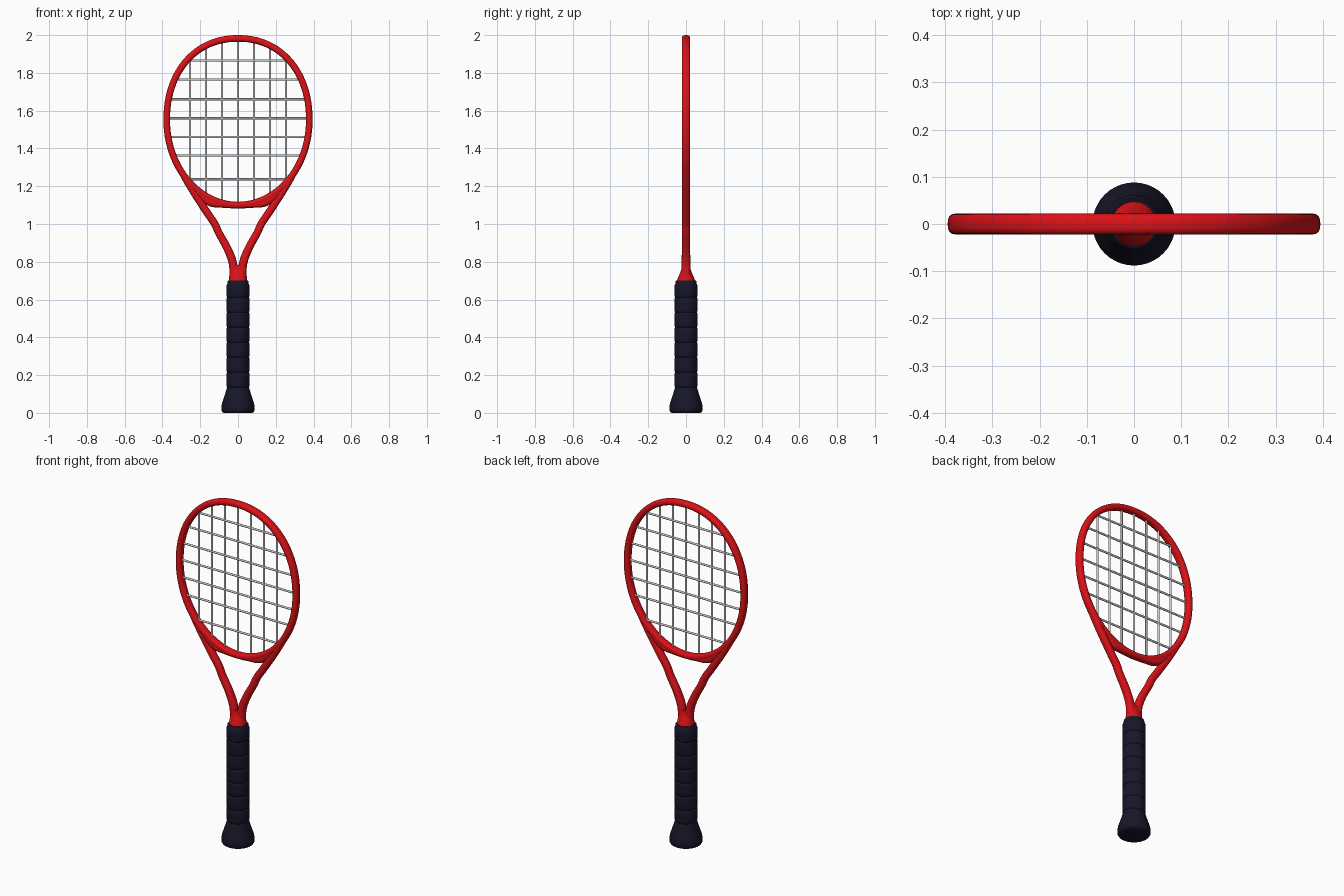
import bpy, bmesh, math
from mathutils import Vector

if "Cube" in bpy.data.objects:
    bpy.data.objects.remove(bpy.data.objects["Cube"])


def material(name, rgb):
    m = bpy.data.materials.new(name)
    m.diffuse_color = (*rgb, 1)
    m.use_nodes = True
    m.node_tree.nodes["Principled BSDF"].inputs["Base Color"].default_value = m.diffuse_color
    return m


RED = material("frame red", (0.72, 0.006, 0.009))
NAVY = material("grip navy", (0.008, 0.008, 0.022))
GREY = material("string grey", (0.62, 0.62, 0.62))


def smooth_path(pts, steps=8):
    """Catmull-Rom through tuples of any length."""
    p = [Vector(q) for q in pts]
    p = [2 * p[0] - p[1]] + p + [2 * p[-1] - p[-2]]
    out = []
    for i in range(1, len(p) - 2):
        a, b, c, d = p[i - 1:i + 3]
        for k in range(steps):
            t = k / steps
            out.append(0.5 * (2 * b + (c - a) * t + (2 * a - 5 * b + 4 * c - d) * t * t
                              + (3 * b - a - 3 * c + d) * t ** 3))
    return out + [p[-2]]


def loft(name, rows, mat, power=2.0, sides=24, closed=False):
    """Sweep a superellipse along rows of (x, z, half width, half depth)."""
    bm = bmesh.new()
    n = len(rows)
    rings = []
    for i, (x, z, w, d) in enumerate(rows):
        a = rows[(i - 1) % n] if closed or i > 0 else rows[0]
        b = rows[(i + 1) % n] if closed or i < n - 1 else rows[-1]
        t = Vector((b[0] - a[0], b[1] - a[1])).normalized()
        ring = []
        for k in range(sides):
            c = math.cos(math.tau * k / sides)
            s = math.sin(math.tau * k / sides)
            u = math.copysign(abs(c) ** (2 / power), c) * w
            v = math.copysign(abs(s) ** (2 / power), s) * d
            ring.append(bm.verts.new((x + t.y * u, v, z - t.x * u)))
        rings.append(ring)
    for i in range(n if closed else n - 1):
        r, q = rings[i], rings[(i + 1) % n]
        for k in range(sides):
            m = (k + 1) % sides
            bm.faces.new((r[k], r[m], q[m], q[k]))
    if not closed:
        bm.faces.new(rings[0])
        bm.faces.new(rings[-1])
    bmesh.ops.recalc_face_normals(bm, faces=bm.faces[:])
    me = bpy.data.meshes.new(name)
    bm.to_mesh(me)
    bm.free()
    me.materials.append(mat)
    ob = bpy.data.objects.new(name, me)
    bpy.context.collection.objects.link(ob)
    bpy.ops.object.select_all(action='DESELECT')
    ob.select_set(True)
    bpy.context.view_layer.objects.active = ob
    bpy.ops.object.shade_smooth_by_angle(angle=math.radians(42))
    return ob


# Egg-shaped hoop: fuller above the widest line than below
A, CZ, UP, DOWN, E = 0.3775, 1.55, 0.4325, 0.45, 2.15
hoop = []
for i in range(96):
    t = math.tau * i / 96
    c, s = math.cos(t), math.sin(t)
    if s > 0:
        x = math.copysign(abs(c) ** (2 / E), c) * A
        z = CZ + UP * s ** (2 / E)
    else:
        x, z = A * c, CZ + DOWN * s
    hoop.append((x, z, 0.0175, 0.022))
loft("head_hoop", hoop, RED, power=2.6, closed=True)

# Two throat arms
arm = [(.325, 1.32, .015, .02), (.273, 1.23, .0175, .021), (.222, 1.15, .02, .021),
       (.163, 1.06, .02, .021), (.123, 1.0, .02, .021), (.1, .95, .02, .021),
       (.056, .87, .021, .022), (.027, .79, .022, .023), (.022, .70, .022, .023)]
for side, label in ((1, "right"), (-1, "left")):
    rows = [(side * x, z, w, d) for x, z, w, d in smooth_path(arm)]
    loft("throat_arm_" + label, rows, RED, power=2.5)

# Bridge thickening the hoop bottom towards the arms
half = [(.22, 1.172, .016, .02), (.15, 1.12, .024, .021), (.08, 1.105, .019, .021)]
bridge = [(-x, z, w, d) for x, z, w, d in half] + [(0, 1.1, .0175, .021)] + half[::-1]
loft("throat_bridge", smooth_path(bridge), RED, power=2.5)

# Neck: round at the grip, flattening upward into the arms
loft("neck", smooth_path([(0, .68, .048, .048), (0, .70, .048, .048), (0, .73, .046, .036),
                          (0, .76, .045, .025), (0, .782, .044, .022)], 5), RED)

# Grip with wrapped bands and a flared butt
profile = [(.0, .076), (.004, .083), (.012, .088), (.03, .088), (.05, .085),
           (.08, .075), (.105, .067), (.125, .061)]
z0, pitch = .135, .0795
for i in range(7):
    z = z0 + i * pitch
    top = z + pitch if i < 6 else .682
    profile += [(z, .057), (z + .006, .061), (z + .012, .062),
                (top - .012, .062), (top - .006, .061)]
profile += [(.684, .056), (.697, .055), (.702, .051)]
loft("grip", [(0, z, r, r) for z, r in profile], NAVY, sides=40)


# Strings, cut to the hoop's centre line
def half_width(z):
    h, e = (UP, E) if z > CZ else (DOWN, 2)
    return A * (1 - (abs(z - CZ) / h) ** e) ** (1 / e)


R = .0058
for i, z in enumerate((1.237, 1.363, 1.46, 1.56, 1.66, 1.765, 1.865)):
    w = half_width(z)
    loft(f"cross_string_{i + 1}", [(-w, z, R, R), (w, z, R, R)], GREY, sides=10)
for i in range(7):
    x = (i - 3) * .0845
    f = abs(x) / A
    lo = CZ - DOWN * (1 - f ** 2) ** .5
    hi = CZ + UP * (1 - f ** E) ** (1 / E)
    loft(f"main_string_{i + 1}", [(x, lo, R, R), (x, hi, R, R)], GREY, sides=10)
